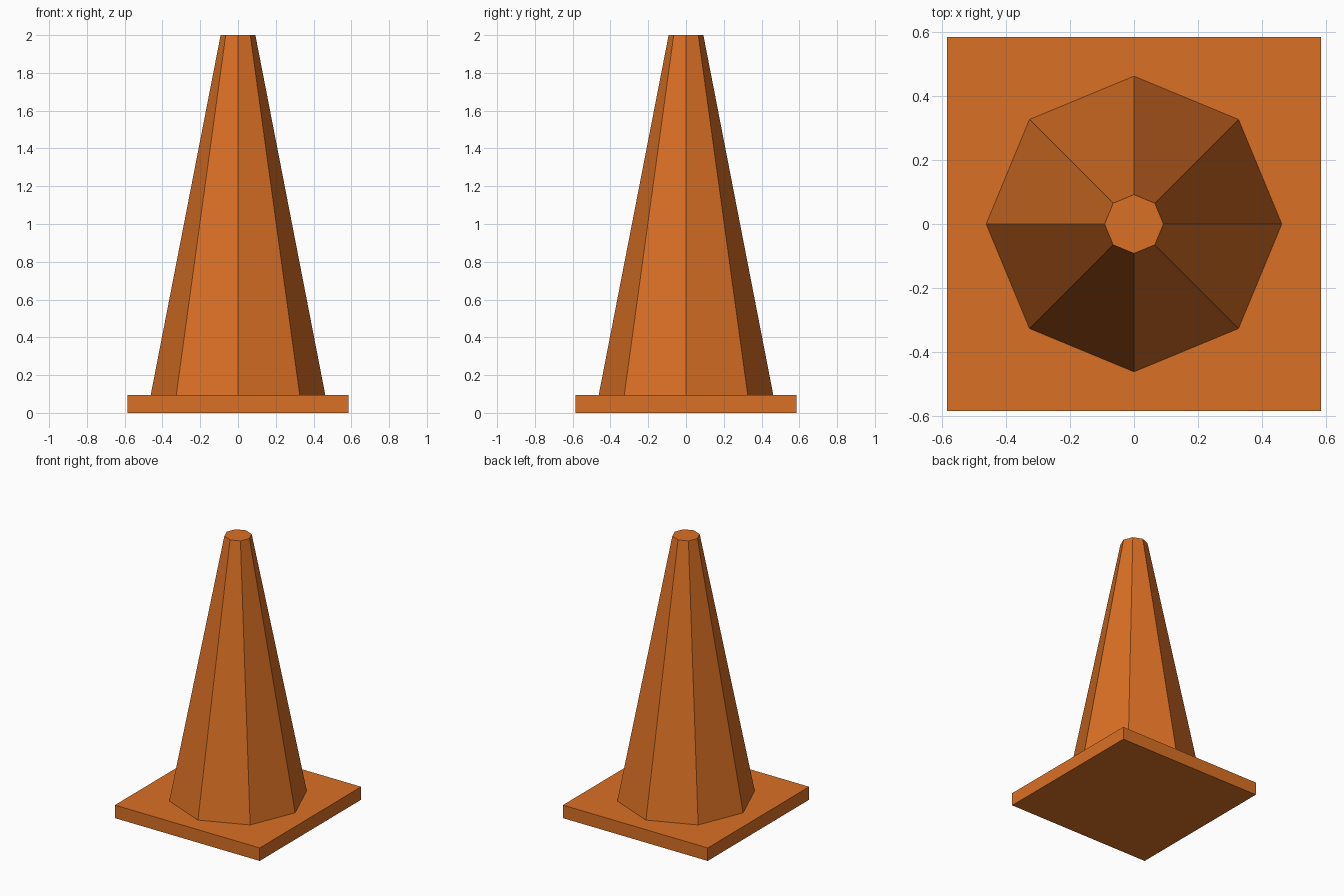
import bpy
import bmesh
from mathutils import Matrix

cube = bpy.data.objects.get("Cube")
if cube:
    bpy.data.objects.remove(cube, do_unlink=True)

BASE_SIZE, BASE_HEIGHT, TOTAL_HEIGHT = 1.17, 0.095, 2.0
BOTTOM_RADIUS, TOP_RADIUS, SIDES = 0.462, 0.092, 8

# Single flat orange
orange = bpy.data.materials.new("orange")
orange.use_nodes = True
colour = (0.70, 0.16, 0.018, 1.0)
orange.diffuse_color = colour
orange.node_tree.nodes["Principled BSDF"].inputs["Base Color"].default_value = colour


def add_part(name, bm):
    mesh = bpy.data.meshes.new(name)
    bm.to_mesh(mesh)
    bm.free()
    mesh.materials.append(orange)
    obj = bpy.data.objects.new(name, mesh)
    bpy.context.collection.objects.link(obj)
    return obj


# Square foot plate
bm = bmesh.new()
bmesh.ops.create_cube(
    bm, size=1.0,
    matrix=Matrix.Translation((0, 0, BASE_HEIGHT / 2))
    @ Matrix.Diagonal((BASE_SIZE, BASE_SIZE, BASE_HEIGHT, 1)))
add_part("base_plate", bm)

# Eight-sided tapered body with corners on the axes and a closed flat top
bm = bmesh.new()
bmesh.ops.create_cone(
    bm, cap_ends=True, segments=SIDES,
    radius1=BOTTOM_RADIUS, radius2=TOP_RADIUS, depth=TOTAL_HEIGHT - BASE_HEIGHT,
    matrix=Matrix.Translation((0, 0, (TOTAL_HEIGHT + BASE_HEIGHT) / 2)))
add_part("cone_body", bm)
